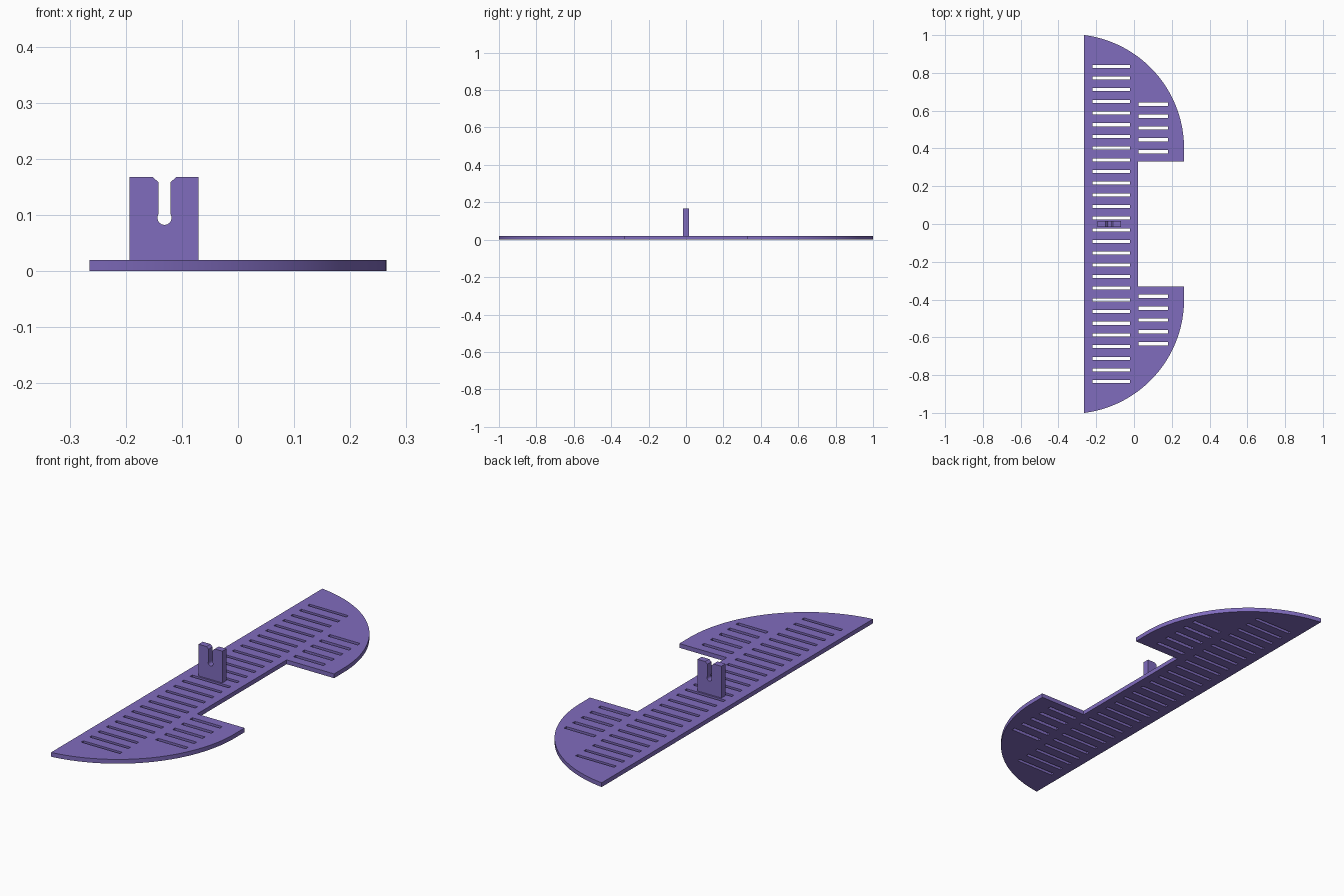
import bpy, bmesh
from math import sin, cos, pi, atan2, hypot
from mathutils import Matrix

cube = bpy.data.objects.get("Cube")
if cube:
    bpy.data.objects.remove(cube)

purple = bpy.data.materials.new("purple")
purple.use_nodes = True
colour = (0.216, 0.15, 0.515, 1)
purple.diffuse_color = colour
purple.node_tree.nodes["Principled BSDF"].inputs["Base Color"].default_value = colour


def arc(cx, cy, r, start, end, steps):
    return [(cx + r * cos(start + (end - start) * i / steps),
             cy + r * sin(start + (end - start) * i / steps)) for i in range(steps + 1)]


def rectangle(x0, x1, y, height):
    h = height / 2
    return [(x0, y - h), (x1, y - h), (x1, y + h), (x0, y + h)]


def extruded(name, outlines, thickness, matrix):
    """Fill the first outline, leave the others as holes, and extrude."""
    curve = bpy.data.curves.new(name + "_profile", "CURVE")
    curve.dimensions = "2D"
    curve.fill_mode = "BOTH"
    curve.extrude = thickness / 2
    for points in outlines:
        spline = curve.splines.new("POLY")
        spline.points.add(len(points) - 1)
        for p, (x, y) in zip(spline.points, points):
            p.co = (x, y, 0, 1)
        spline.use_cyclic_u = True
    helper = bpy.data.objects.new(name + "_profile", curve)
    bpy.context.collection.objects.link(helper)
    bpy.context.view_layer.update()
    depsgraph = bpy.context.evaluated_depsgraph_get()
    mesh = bpy.data.meshes.new_from_object(helper.evaluated_get(depsgraph))
    bpy.data.objects.remove(helper)

    bm = bmesh.new()
    bm.from_mesh(mesh)
    bmesh.ops.remove_doubles(bm, verts=bm.verts, dist=0.0001)
    bm.transform(matrix)
    bmesh.ops.recalc_face_normals(bm, faces=bm.faces)
    bm.to_mesh(mesh)
    bm.free()
    mesh.name = name
    mesh.materials.clear()
    mesh.materials.append(purple)
    obj = bpy.data.objects.new(name, mesh)
    bpy.context.collection.objects.link(obj)
    bpy.ops.object.select_all(action="DESELECT")
    obj.select_set(True)
    bpy.context.view_layer.objects.active = obj
    bpy.ops.object.shade_smooth_by_angle(angle=pi / 6)
    return obj


# Slotted plate: straight back edge, rounded ends, rectangular notch
half, thick = 0.265, 0.02
radius, centre_y = 0.605, 0.4
centre_x = half - radius
tip = atan2(1 - centre_y, -half - centre_x)
end_curve = [(0.02, 0.33), (half, 0.33)] + arc(centre_x, centre_y, radius, 0, tip, 40)
plate = end_curve + [(x, -y) for x, y in reversed(end_curve)]
slots = []
for side in (-1, 1):
    slots += [rectangle(-0.22, -0.02, side * (0.031 + 0.0618 * i), 0.016) for i in range(14)]
    slots += [rectangle(0.025, 0.18, side * (0.382 + 0.063 * i), 0.018) for i in range(5)]
extruded("slotted_plate", [plate] + slots, thick, Matrix.Translation((0, 0, thick / 2)))

# Upright bracket: chamfered keyhole notch, drawn in x and z
mid, top, bulge_z, bulge_r, neck = -0.131, 0.168, 0.095, 0.0125, 0.0105
spread = atan2((bulge_r ** 2 - neck ** 2) ** 0.5, neck)
notch = [(mid - 0.021, top), (mid - neck, top - 0.01)]
notch += arc(mid, bulge_z, bulge_r, pi - spread, 2 * pi + spread, 24)
notch += [(mid + neck, top - 0.01), (mid + 0.021, top)]
bracket = [(-0.193, thick), (-0.193, top)] + notch + [(-0.07, top), (-0.07, thick)]
extruded("notched_bracket", [bracket], 0.03, Matrix.Rotation(pi / 2, 4, "X"))
